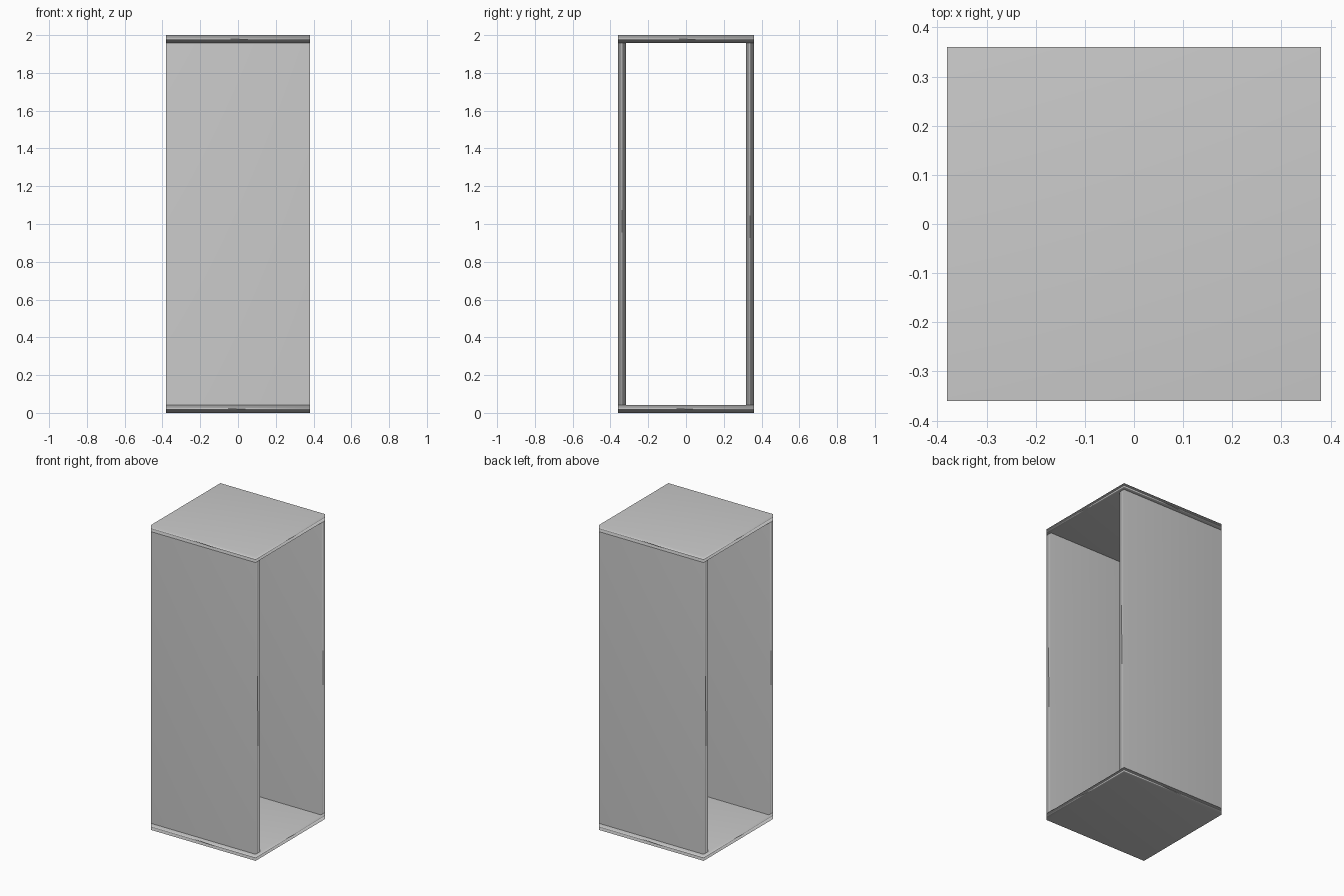
import bpy

# Remove the default cube
cube = bpy.data.objects.get("Cube")
if cube:
    bpy.data.objects.remove(cube, do_unlink=True)

WIDTH, DEPTH, HEIGHT, THICK = 0.76, 0.72, 2.0, 0.043

# Single grey finish
grey = bpy.data.materials.new("light_grey")
grey.use_nodes = True
colour = (0.6, 0.6, 0.6, 1)
grey.diffuse_color = colour
grey.node_tree.nodes["Principled BSDF"].inputs["Base Color"].default_value = colour


def panel(name, size, centre):
    """Thin softly shaded board, its normals led by the large faces."""
    bpy.ops.mesh.primitive_cube_add(size=1, location=centre)
    board = bpy.context.object
    board.name = name
    board.scale = size
    bpy.ops.object.transform_apply(location=False, rotation=False, scale=True)
    board.data.materials.append(grey)
    bpy.ops.object.shade_smooth()
    weighted = board.modifiers.new("soft_normals", "WEIGHTED_NORMAL")
    weighted.mode = "FACE_AREA"
    weighted.keep_sharp = False


# Bottom and top boards
for name, z in (("bottom_panel", THICK / 2), ("top_panel", HEIGHT - THICK / 2)):
    panel(name, (WIDTH, DEPTH, THICK), (0, 0, z))

# Front and back walls standing between the boards, both ends left open
for name, side in (("front_panel", -1), ("back_panel", 1)):
    panel(name, (WIDTH, THICK, HEIGHT - 2 * THICK),
          (0, side * (DEPTH - THICK) / 2, HEIGHT / 2))
